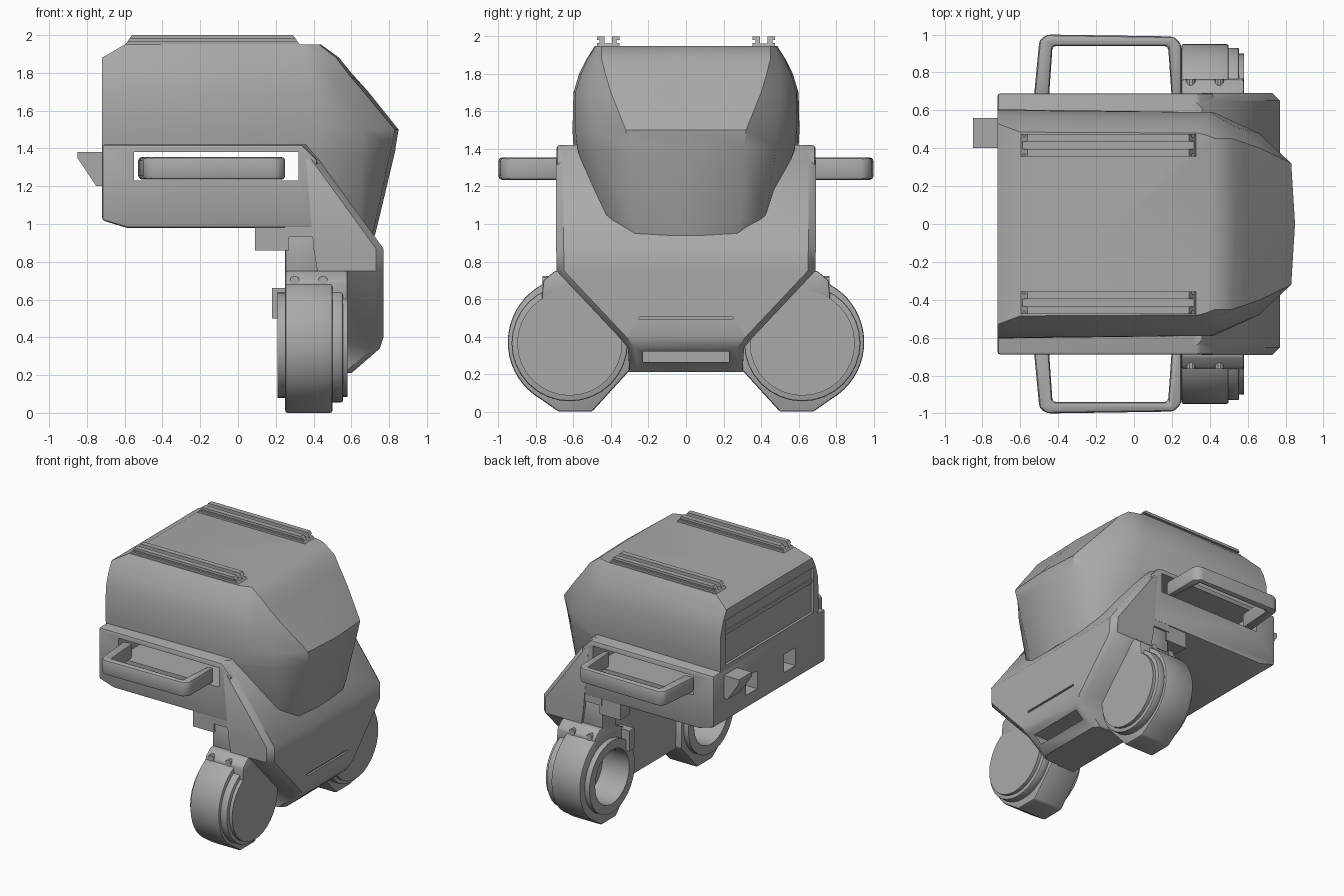
import bpy, bmesh, math

cube = bpy.data.objects.get("Cube")
if cube:
    bpy.data.objects.remove(cube, do_unlink=True)

GREY = (0.4, 0.4, 0.4, 1)
mat = bpy.data.materials.new("plain grey")
mat.use_nodes = True
mat.diffuse_color = GREY
mat.node_tree.nodes["Principled BSDF"].inputs["Base Color"].default_value = GREY


def activate(ob):
    bpy.ops.object.select_all(action='DESELECT')
    bpy.context.view_layer.objects.active = ob
    ob.select_set(True)


def finish(name, bm, bevel, angle):
    bmesh.ops.recalc_face_normals(bm, faces=bm.faces)
    mesh = bpy.data.meshes.new(name)
    bm.to_mesh(mesh)
    bm.free()
    ob = bpy.data.objects.new(name, mesh)
    bpy.context.collection.objects.link(ob)
    mesh.materials.append(mat)
    activate(ob)
    if bevel:
        mod = ob.modifiers.new("bevel", 'BEVEL')
        mod.width = bevel
        mod.segments = 2
        bpy.ops.object.modifier_apply(modifier=mod.name)
    bpy.ops.object.shade_smooth_by_angle(angle=math.radians(angle))
    return ob


def loft(name, rings, bevel=0, angle=30):
    """Skin a stack of equal-length rings and cap both ends."""
    bm = bmesh.new()
    vs = [[bm.verts.new(p) for p in r] for r in rings]
    n = len(vs[0])
    for a, b in zip(vs, vs[1:]):
        for i in range(n):
            j = (i + 1) % n
            bm.faces.new((a[i], a[j], b[j], b[i]))
    bm.faces.new(vs[0])
    bm.faces.new(vs[-1])
    return finish(name, bm, bevel, angle)


def prism(name, outline, axis, lo, hi, bevel=0):
    """Extrude a 2D outline along one axis."""
    def place(p, d):
        q = list(p)
        q.insert(axis, d)
        return q
    return loft(name, [[place(p, d) for p in outline] for d in (lo, hi)], bevel)


def box(name, lo, hi, bevel=0):
    return prism(name, [(lo[0], lo[1]), (hi[0], lo[1]), (hi[0], hi[1]), (lo[0], hi[1])],
                 2, lo[2], hi[2], bevel)


def arc(cy, cz, r, start, end, n):
    angles = [math.radians(start + (end - start) * i / n) for i in range(n + 1)]
    return [(cy + r * math.cos(a), cz + r * math.sin(a)) for a in angles]


def circle(cy, cz, r, n=32):
    return arc(cy, cz, r, 0, 360, n)[:-1]


def cut(ob, cutter, angle=30):
    activate(ob)
    mod = ob.modifiers.new("cut", 'BOOLEAN')
    mod.operation = 'DIFFERENCE'
    mod.solver = 'EXACT'
    mod.object = cutter
    bpy.ops.object.modifier_apply(modifier=mod.name)
    bpy.data.objects.remove(cutter, do_unlink=True)
    bpy.ops.object.shade_smooth_by_angle(angle=math.radians(angle))


def mirror_ring(half, z):
    """Plan outline from its +y half, ordered back to nose."""
    return [(x, y, z) for x, y in half] + [(x, -y, z) for x, y in reversed(half) if y > 0]


# Upper shell, lofted from the nose underside to the roof
shell = loft("upper_shell", [
    mirror_ring([(0.25, 0.42), (0.45, 0.42), (0.62, 0.38), (0.71, 0.27), (0.725, 0)], 0.94),
    mirror_ring([(0.34, 0.46), (0.45, 0.46), (0.64, 0.42), (0.73, 0.29), (0.745, 0)], 1.02),
    mirror_ring([(0.34, 0.58), (0.42, 0.575), (0.66, 0.48), (0.81, 0.31), (0.833, 0)], 1.39),
    mirror_ring([(-0.72, 0.6), (0.42, 0.58), (0.66, 0.48), (0.815, 0.31), (0.835, 0)], 1.41),
    mirror_ring([(-0.72, 0.605), (0.42, 0.59), (0.66, 0.48), (0.83, 0.32), (0.85, 0)], 1.5),
    mirror_ring([(-0.72, 0.6), (0.4, 0.59), (0.54, 0.51), (0.665, 0.4), (0.69, 0)], 1.7),
    mirror_ring([(-0.72, 0.57), (0.38, 0.56), (0.49, 0.5), (0.58, 0.43), (0.6, 0)], 1.8),
    mirror_ring([(-0.72, 0.53), (0.36, 0.525), (0.45, 0.49), (0.52, 0.45), (0.535, 0)], 1.88),
    mirror_ring([(-0.6, 0.485), (0.34, 0.48), (0.38, 0.47), (0.43, 0.45), (0.44, 0)], 1.95),
], angle=38)
cut(shell, box("back_panel_cutter", (-0.9, -0.54, 1.45), (-0.7, 0.54, 1.8)), 38)
box("back_trim", (-0.71, -0.54, 1.68), (-0.69, 0.54, 1.71))

# Lower body box with chamfered shoulders and a handle slot running through it
body_outline = [(-0.72, 1.02), (-0.59, 0.98), (0.42, 0.98), (0.42, 1.34), (0.34, 1.42), (-0.72, 1.42)]
body = prism("lower_body", body_outline, 1, -0.69, 0.69, 0.015)
cut(body, box("slot_cutter", (-0.55, -0.8, 1.23), (0.32, 0.8, 1.38)))
for y in (-0.25, 0.22):
    cut(body, box("port_cutter", (-0.8, y - 0.07, 1.12), (-0.62, y + 0.07, 1.26)))


# Front apron, sloping out then tapering down between the wheels
def apron_ring(z, back, front, half):
    return mirror_ring([(back, half), (front - 0.04, half), (front, half - 0.04)], z)


apron = loft("front_apron", [
    apron_ring(0.21, 0.42, 0.6, 0.3),
    apron_ring(0.34, 0.42, 0.75, 0.31),
    apron_ring(0.4, 0.42, 0.77, 0.36),
    apron_ring(0.75, 0.42, 0.77, 0.69),
    apron_ring(0.87, 0.4, 0.77, 0.692),
    apron_ring(1.34, 0.36, 0.43, 0.692),
    apron_ring(1.42, 0.3, 0.36, 0.65),
], angle=38)
cut(apron, box("lower_slot_cutter", (0.6, -0.23, 0.265), (0.9, 0.23, 0.32)), 38)
cut(apron, box("front_slot_cutter", (0.755, -0.25, 0.49), (0.9, 0.25, 0.505)), 38)

# Rear wall closing the space between the wheels
prism("apron_back", [(-0.52, 1.0), (-0.52, 0.56), (-0.31, 0.34), (-0.31, 0.21),
                     (0.31, 0.21), (0.31, 0.34), (0.52, 0.56), (0.52, 1.0)], 0, 0.3, 0.45)

# Small wedge catch on the back
prism("back_catch", [(-0.85, 1.38), (-0.71, 1.38), (-0.71, 1.2), (-0.75, 1.2), (-0.85, 1.35)],
      1, 0.4, 0.56)

for s, side in ((-1, "right"), (1, "left")):
    def flip(pts):
        return [(s * y, z) for y, z in pts]

    def sbox(name, x, y, z, bevel=0):
        a, b = sorted((s * y[0], s * y[1]))
        return box(name + "_" + side, (x[0], a, z[0]), (x[1], b, z[1]), bevel)

    # Wheel: round outside, flat foot and slanted inner flank
    outline = [(0.5, 0.0), (0.68, 0.0)] + arc(0.6, 0.37, 0.35, -60, 130, 28) + [(0.31, 0.52), (0.3, 0.22)]
    wheel = prism("wheel_" + side, flip(outline), 0, 0.25, 0.5, 0.012)
    cut(wheel, prism("wheel_cutter", flip(circle(0.61, 0.36, 0.21)), 0, 0.1, 0.44))
    rim = prism("wheel_rim_" + side, flip(circle(0.61, 0.36, 0.28)), 0, 0.21, 0.26)
    cut(rim, prism("rim_cutter", flip(circle(0.61, 0.36, 0.21)), 0, 0.1, 0.4))
    prism("hub_plate_" + side, flip(circle(0.62, 0.365, 0.31)), 0, 0.49, 0.555, 0.01)
    prism("hub_cap_" + side, flip(circle(0.62, 0.365, 0.28)), 0, 0.55, 0.58)

    # Suspension bracket and arm
    prism("wheel_bracket_" + side,
          flip([(0.5, 0.55), (0.77, 0.6), (0.76, 0.7), (0.7, 0.75), (0.5, 0.75)]), 0, 0.25, 0.58, 0.01)
    sbox("bracket_flap", (0.18, 0.31), (0.38, 0.44), (0.5, 0.66))
    sbox("arm_plate", (0.25, 0.44), (0.5, 0.685), (0.93, 1.05))
    sbox("arm_post", (0.25, 0.42), (0.5, 0.67), (0.72, 0.95), 0.01)
    sbox("arm_stop", (0.09, 0.27), (0.57, 0.68), (0.86, 0.99))
    for x in (0.3, 0.45):
        prism("bracket_bolt_" + side, circle(x, 0.7, 0.025, 10), 1, *sorted((s * 0.7, s * 0.765)))

    # Grab handle
    grip = [(-0.53, 0.65), (-0.5, 0.97), (-0.46, 1.0), (0.21, 0.99), (0.25, 0.95), (0.25, 0.65),
            (0.2, 0.65), (0.18, 0.94), (-0.43, 0.94), (-0.45, 0.65)]
    prism("grab_handle_" + side, [(x, s * y) for x, y in grip], 2, 1.235, 1.355, 0.02)

    # Roof rail: lipped channel with slanted ends
    rail = [(-0.06, 0), (0.06, 0), (0.06, 0.02), (0.045, 0.02), (0.045, 0.035), (0.06, 0.035),
            (0.06, 0.055), (0.02, 0.055), (0.02, 0.018), (-0.02, 0.018), (-0.02, 0.055),
            (-0.06, 0.055), (-0.06, 0.035), (-0.045, 0.035), (-0.045, 0.02), (-0.06, 0.02)]
    loft("roof_rail_" + side, [[(e + k * h, s * 0.415 + y, 1.945 + h) for y, h in rail]
                               for e, k in ((-0.6, 0.7), (0.33, -0.7))])
